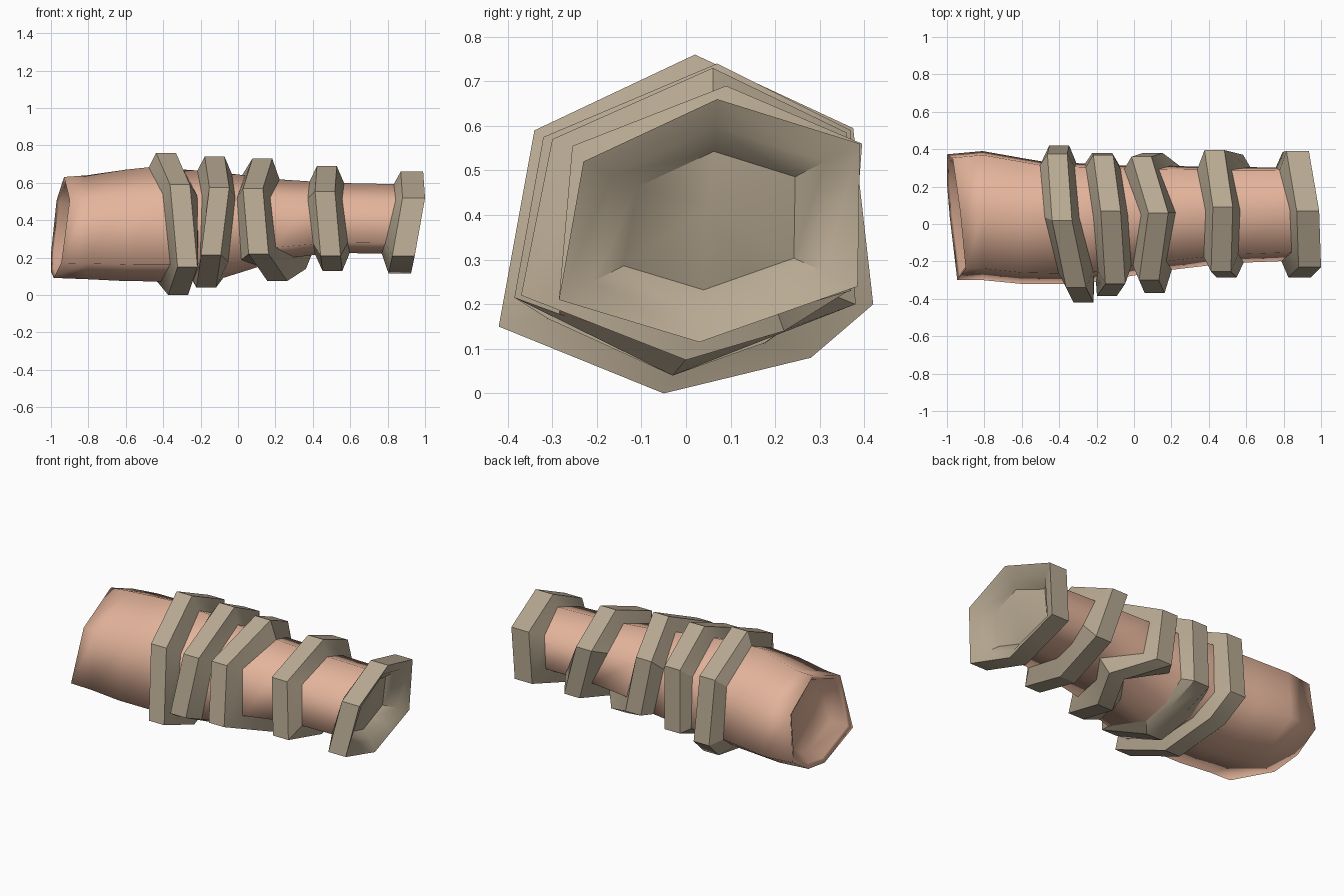
import bpy, bmesh, math

if "Cube" in bpy.data.objects:
    bpy.data.objects.remove(bpy.data.objects["Cube"])


def material(name, rgb):
    m = bpy.data.materials.new(name)
    m.diffuse_color = (*rgb, 1)
    m.use_nodes = True
    m.node_tree.nodes["Principled BSDF"].inputs["Base Color"].default_value = m.diffuse_color
    return m


skin = material("skin", (0.78, 0.46, 0.33))
cloth = material("tan_cloth", (0.48, 0.40, 0.29))


def loft(name, rows_in, mat, angle, caps=()):
    """Bridge equal-length loops; caps are (loop index, centre point) fans."""
    bm = bmesh.new()
    rows = [[bm.verts.new(p) for p in loop] for loop in rows_in]
    n = len(rows[0])
    for a, b in zip(rows, rows[1:]):
        for k in range(n):
            bm.faces.new((a[k], b[k], b[(k + 1) % n], a[(k + 1) % n]))
    for idx, centre in caps:
        c, r = bm.verts.new(centre), rows[idx]
        for k in range(n):
            tri = (r[k], r[(k + 1) % n], c)
            bm.faces.new(tri if idx == 0 else tri[::-1])
    bmesh.ops.reverse_faces(bm, faces=bm.faces)
    # loops run clockwise seen from +x, so check the direction once
    f = bm.faces[0] if len(rows) < 2 else max(bm.faces, key=lambda f: f.calc_center_median().z)
    f.normal_update()
    if f.normal.z < 0:
        bmesh.ops.reverse_faces(bm, faces=bm.faces)
    me = bpy.data.meshes.new(name)
    bm.to_mesh(me)
    bm.free()
    me.materials.append(mat)
    ob = bpy.data.objects.new(name, me)
    bpy.context.collection.objects.link(ob)
    bpy.ops.object.select_all(action='DESELECT')
    ob.select_set(True)
    bpy.context.view_layer.objects.active = ob
    bpy.ops.object.shade_smooth_by_angle(angle=math.radians(angle))


def seven(points):
    """Add the lower back corner to a six-sided outline."""
    if len(points) == 7:
        return points
    mid = tuple((a + b) / 2 for a, b in zip(points[2], points[3]))
    return points[:3] + [mid] + points[3:]


def shifted(points, dx, s=1.0):
    """Shift an outline along x and shrink it about its centre."""
    cy = (max(p[1] for p in points) + min(p[1] for p in points)) / 2
    cz = (max(p[2] for p in points) + min(p[2] for p in points)) / 2
    return [(x + dx, cy + (y - cy) * s, cz + (z - cz) * s) for x, y, z in points]


# Arm girth along x: x, y min, y max, z min, z max
girth = [(-1.05, -0.30, 0.37, 0.095, 0.63), (-0.95, -0.30, 0.375, 0.09, 0.63),
         (-0.81, -0.30, 0.39, 0.085, 0.64), (-0.50, -0.33, 0.335, 0.07, 0.685),
         (-0.20, -0.31, 0.32, 0.08, 0.665), (0.0, -0.275, 0.31, 0.10, 0.645),
         (0.20, -0.245, 0.31, 0.19, 0.62), (0.50, -0.21, 0.305, 0.225, 0.60),
         (1.0, -0.19, 0.30, 0.22, 0.59)]
# Corner positions as fractions across and up: top, back, bottom, front
corners = [(0.55, 1), (0.97, 0.77), (1, 0.24), (0.77, 0.06),
           (0.5, 0), (0, 0.15), (0.09, 0.77)]


def arm_point(x, k, s=1.0):
    for a, b in zip(girth, girth[1:]):
        if x <= b[0]:
            break
    t = (x - a[0]) / (b[0] - a[0])
    y0, y1, z0, z1 = (p + (q - p) * t for p, q in zip(a[1:], b[1:]))
    u, v = corners[k]
    u, v = 0.5 + (u - 0.5) * s, 0.5 + (v - 0.5) * s
    return (x, y0 + (y1 - y0) * u, z0 + (z1 - z0) * v)


# Cloth outlines: top, back upper, back lower, (corner), bottom, front lower, front upper
bands = {
    "upper_band": [(-0.385, 0.02, 0.76), (-0.41, 0.375, 0.595), (-0.40, 0.42, 0.20),
                   (-0.37, 0.28, 0.08), (-0.32, -0.05, 0.0),
                   (-0.27, -0.42, 0.15), (-0.31, -0.34, 0.59)],
    "second_band": [(-0.125, 0.07, 0.74), (-0.165, 0.37, 0.59), (-0.17, 0.38, 0.20),
                    (-0.17, -0.03, 0.04), (-0.145, -0.385, 0.215), (-0.10, -0.32, 0.575)],
    "middle_band": [(0.13, 0.06, 0.73), (0.04, 0.36, 0.585), (0.10, 0.38, 0.24),
                    (0.31, 0.22, 0.14), (0.21, 0.0, 0.075),
                    (0.11, -0.37, 0.22), (0.08, -0.30, 0.57)],
    "lower_band": [(0.475, 0.09, 0.69), (0.43, 0.395, 0.56), (0.53, 0.37, 0.23),
                   (0.505, 0.03, 0.13), (0.495, -0.285, 0.21), (0.465, -0.255, 0.555)],
    "wrist_cuff": [(0.925, 0.07, 0.66), (0.87, 0.39, 0.56), (0.85, 0.385, 0.24),
                   (0.86, 0.03, 0.115), (0.88, -0.285, 0.21), (0.935, -0.23, 0.52)],
}
names = list(bands)
outlines = [seven(b) for b in bands.values()]

# Base lines where each band meets the arm, kept from crossing
left = [[p[0] - 0.092 for p in o] for o in outlines]
right = [[p[0] + 0.092 for p in o] for o in outlines]
for i in range(4):
    for k in range(7):
        if right[i][k] > left[i + 1][k] - 0.01:
            m = (right[i][k] + left[i + 1][k]) / 2
            right[i][k], left[i + 1][k] = m - 0.005, m + 0.005


def arm_loop(xs, s=1.0):
    return [arm_point(x, k, s) for k, x in enumerate(xs)]


# Raised bands: bevel, flat face, bevel
for i in range(4):
    o = outlines[i]
    loft(names[i], [arm_loop(left[i]), shifted(o, -0.053), shifted(o, 0.053),
                    arm_loop(right[i])], cloth, 30)

# Wrist cuff with a dished, slightly bulging end
cuff = outlines[4]
profile = [(-0.055, 1), (0.065, 1), (0.035, 0.77), (-0.02, 0.57)]
loft(names[4], [arm_loop(left[4])] + [shifted(cuff, dx, s) for dx, s in profile],
     cloth, 40, caps=[(-1, (0.90, 0.05, 0.42))])

# Skin between the bands
for i in range(4):
    loft("forearm_%d" % (i + 1), [arm_loop(right[i]), arm_loop(left[i + 1])], skin, 150)

# Elbow end with slanted rim and shallow hollow
rim = [-0.92, -0.975, -0.985, -0.985, -0.975, -0.92, -0.89]
rim = [-0.93, -0.97, -1.0, -1.0, -0.985, -0.945, -0.90]
start = [arm_loop([x + 0.09 for x in rim], 0.72), arm_loop([x + 0.015 for x in rim], 0.90),
         arm_loop(rim), arm_loop([-0.81] * 7), arm_loop([-0.60] * 7), arm_loop(left[0])]
loft("forearm_elbow", start, skin, 150, caps=[(0, (-0.88, 0.03, 0.36))])
